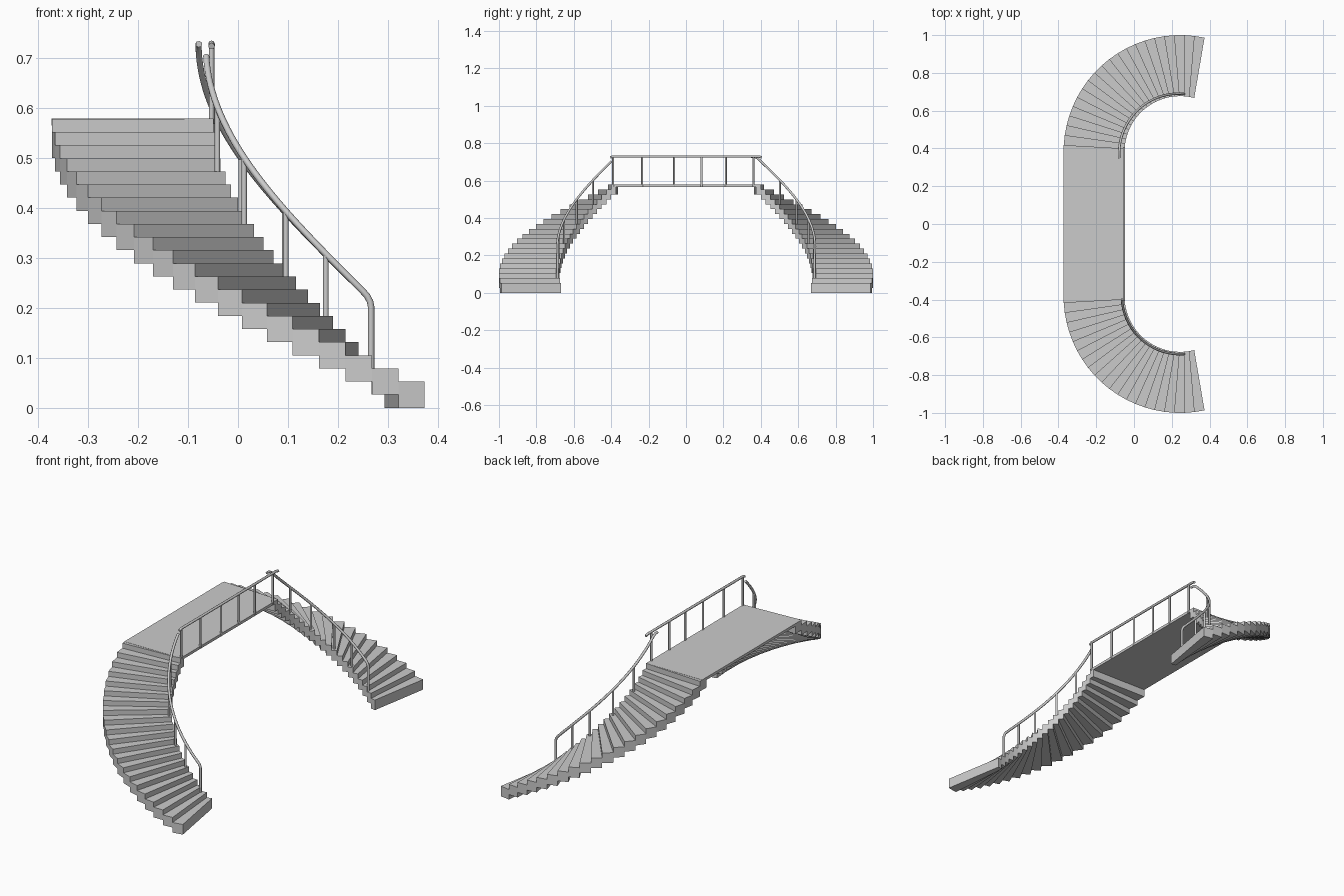
import bpy, bmesh
from math import sin, cos, radians
from mathutils import Vector

if "Cube" in bpy.data.objects:
    bpy.data.objects.remove(bpy.data.objects["Cube"])

CX, CY = 0.245, 0.382          # centre of each stair curve (mirrored in y)
R_OUT, R_IN = 0.618, 0.295
STEPS, RISE, THICK = 21, 0.0263, 0.0525
TOP = RISE * (STEPS - 1) + THICK


def polar(r, deg, side, z):
    a = radians(deg)
    return Vector((CX + r * cos(a), side * (CY + r * sin(a)), z))


def finish(bm, name):
    bmesh.ops.recalc_face_normals(bm, faces=bm.faces[:])
    me = bpy.data.meshes.new(name)
    bm.to_mesh(me)
    bm.free()
    ob = bpy.data.objects.new(name, me)
    bpy.context.collection.objects.link(ob)
    return ob


def prism(bm, corners, z0, z1):
    lo = [bm.verts.new((c[0], c[1], z0)) for c in corners]
    hi = [bm.verts.new((c[0], c[1], z1)) for c in corners]
    bm.faces.new(lo)
    bm.faces.new(hi)
    n = len(corners)
    for i in range(n):
        j = (i + 1) % n
        bm.faces.new((lo[i], lo[j], hi[j], hi[i]))


def tube(name, points, radius):
    cu = bpy.data.curves.new(name, 'CURVE')
    cu.dimensions = '3D'
    cu.bevel_depth = radius
    cu.bevel_resolution = 2
    cu.use_fill_caps = True
    sp = cu.splines.new('POLY')
    sp.points.add(len(points) - 1)
    for p, co in zip(sp.points, points):
        p.co = (*co, 1)
    sp.use_smooth = True
    ob = bpy.data.objects.new(name, cu)
    bpy.context.collection.objects.link(ob)


# curved flights of overlapping block steps
def flight(side, name):
    bm = bmesh.new()
    out = lambda k: polar(R_OUT, 78 + (181.6 - 78) * k / STEPS, side, 0)
    inn = lambda k: polar(R_IN, 75.5 + (181.6 - 75.5) * k / STEPS, side, 0)
    for k in range(STEPS):
        prism(bm, [out(k), out(k + 1), inn(k + 1), inn(k)], k * RISE, k * RISE + THICK)
    finish(bm, name)


# handrail height along the flight
def rail_z(deg):
    return min(0.728, 0.217 + 0.00535 * (deg - 86))


def flight_rail(side, name, r_end, a_end):
    radius = lambda d: 0.307 + (r_end - 0.307) * max(0, (d - 86) / (a_end - 86))
    at = lambda d, dz=0: polar(radius(d), d, side, rail_z(d) + dz)
    # end post bends into the rail
    pts = [at(86, -0.140), at(86, -0.014), at(86.4, -0.006), at(87.5, -0.001)]
    n = 32
    pts += [at(89 + (a_end - 89) * i / n) for i in range(n + 1)]
    tube(name, pts, 0.0065)
    for i, d in enumerate((103, 119, 139, 158)):
        tube(f"{name}_post_{i + 1}", [at(d, -0.140), at(d)], 0.0055)


for side, tag, r_end, a_end in ((-1, "front", 0.309, 177), (1, "back", 0.325, 186)):
    flight(side, tag + "_stair_flight")
    flight_rail(side, tag + "_handrail", r_end, a_end)

# landing slab
bm = bmesh.new()
prism(bm, [(-0.373, -0.40), (-0.05, -0.40), (-0.05, 0.40), (-0.373, 0.40)], TOP - 0.013, TOP + 0.001)
finish(bm, "landing")

# landing handrail with slightly turned-down ends
X = -0.053
tube("landing_handrail", [(X, -0.405, 0.724), (X, -0.39, 0.729), (X, 0.39, 0.729), (X, 0.405, 0.724)], 0.0065)
for i, y in enumerate((-0.39, -0.235, -0.063, 0.083, 0.213, 0.36)):
    tube(f"landing_post_{i + 1}", [(X, y, TOP - 0.01), (X, y, 0.729)], 0.0055)
